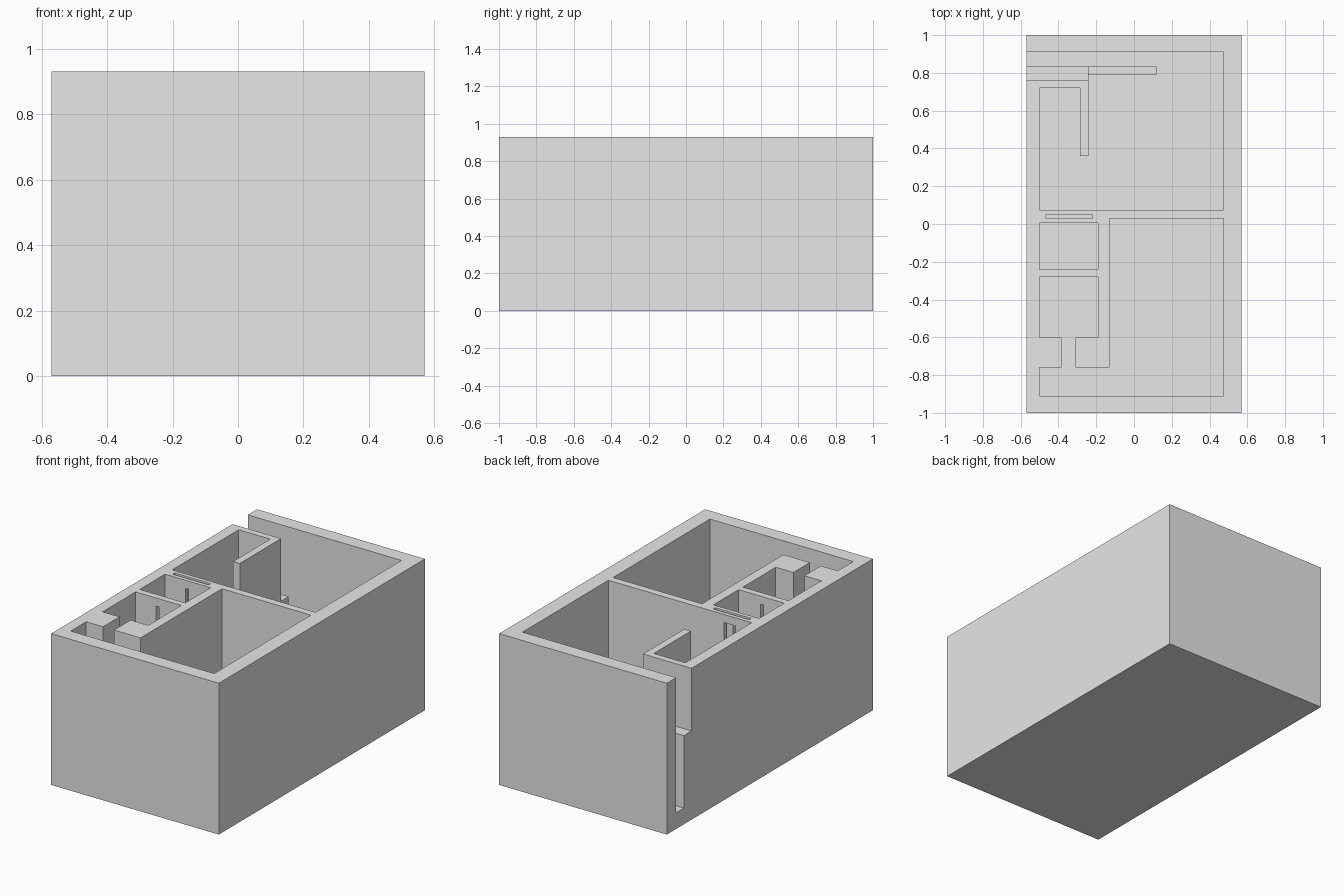
import bpy
import bmesh

cube = bpy.data.objects.get("Cube")
if cube:
    bpy.data.objects.remove(cube, do_unlink=True)

HALF_X, HALF_Y, TOP, FLOOR = 0.57, 1.0, 0.93, 0.1
OVER = TOP + 0.1      # cutter height above the walls
OUT = -HALF_X - 0.05  # cutter reach beyond the outer wall
LINTEL = 0.88

stone = bpy.data.materials.new("light grey")
stone.use_nodes = True
grey = (0.8, 0.8, 0.8, 1)
stone.diffuse_color = grey
stone.node_tree.nodes["Principled BSDF"].inputs["Base Color"].default_value = grey


def prism(name, outline, low, high):
    """Extrude a plan outline between two heights."""
    bm = bmesh.new()
    face = bm.faces.new([bm.verts.new((x, y, low)) for x, y in outline])
    top = bmesh.ops.extrude_face_region(bm, geom=[face])["geom"]
    verts = [v for v in top if isinstance(v, bmesh.types.BMVert)]
    bmesh.ops.translate(bm, vec=(0, 0, high - low), verts=verts)
    bmesh.ops.recalc_face_normals(bm, faces=bm.faces)
    mesh = bpy.data.meshes.new(name)
    bm.to_mesh(mesh)
    bm.free()
    mesh.materials.append(stone)
    obj = bpy.data.objects.new(name, mesh)
    bpy.context.collection.objects.link(obj)
    return obj


def box(name, x0, x1, y0, y1, low, high):
    return prism(name, [(x0, y0), (x1, y0), (x1, y1), (x0, y1)], low, high)


def carve(target, cutter):
    """Subtract a cutter from the target and discard it."""
    cutter.hide_render = True
    mod = target.modifiers.new("cut", "BOOLEAN")
    mod.operation = "DIFFERENCE"
    mod.solver = "EXACT"
    mod.object = cutter
    bpy.context.view_layer.objects.active = target
    bpy.ops.object.modifier_apply(modifier=mod.name)
    bpy.data.objects.remove(cutter, do_unlink=True)


# Solid block of the building
walls = box("walls", -HALF_X, HALF_X, -HALF_Y, HALF_Y, 0, TOP)

# Front hall, joined by a short passage to the first small chamber
front_hall = [(0.475, -0.91), (0.475, 0.03), (-0.13, 0.03), (-0.13, -0.76),
              (-0.31, -0.76), (-0.31, -0.6), (-0.19, -0.6), (-0.19, -0.28),
              (-0.5, -0.28), (-0.5, -0.6), (-0.385, -0.6), (-0.385, -0.76),
              (-0.5, -0.76), (-0.5, -0.91)]
carve(walls, prism("front_hall_cutter", front_hall, FLOOR, OVER))

# Back hall with its entrance corridor and screened alcove
back_hall = [(0.475, 0.075), (0.475, 0.91), (OUT, 0.91), (OUT, 0.835),
             (-0.24, 0.835), (-0.24, 0.36), (-0.285, 0.36), (-0.285, 0.72),
             (-0.5, 0.72), (-0.5, 0.075)]
carve(walls, prism("back_hall_cutter", back_hall, FLOOR, OVER))

# Second small chamber, entrance ledge, and slot for a sliding slab
carve(walls, box("chamber_cutter", -0.5, -0.19, -0.24, 0.005, FLOOR, OVER))
carve(walls, box("ledge_cutter", OUT, -0.23, 0.76, 0.85, 0.545, OVER))
carve(walls, box("slab_slot_cutter", -0.465, -0.22, 0.03, 0.05, FLOOR, OVER))

# Doorway and narrow slits under their lintels
carve(walls, box("doorway_cutter", -0.39, -0.31, 0.04, 0.09, FLOOR, LINTEL))
for y0, y1 in ((-0.3, -0.22), (-0.02, 0.04)):
    carve(walls, box("slit_cutter", -0.36, -0.34, y0, y1, FLOOR, LINTEL))

# Low wall running on from the entrance ledge
box("low_wall", -0.24, 0.12, 0.79, 0.835, FLOOR, 0.35)
